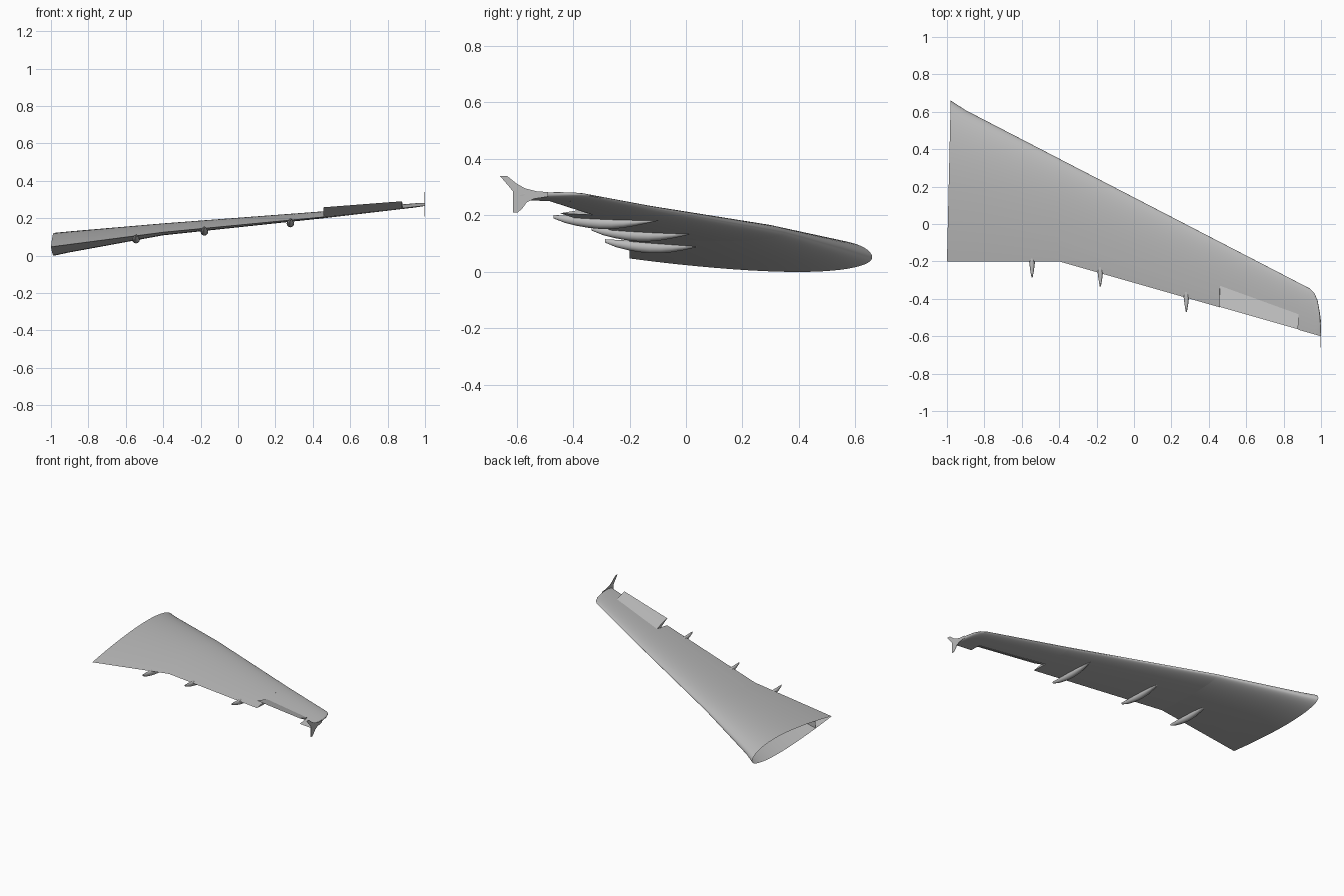
import bpy, bmesh, math
from mathutils import Vector, Matrix

if "Cube" in bpy.data.objects:
    bpy.data.objects.remove(bpy.data.objects["Cube"])

grey = bpy.data.materials.new("wing_grey")
grey.diffuse_color = (0.5, 0.5, 0.5, 1)
grey.use_nodes = True
grey.node_tree.nodes["Principled BSDF"].inputs["Base Color"].default_value = grey.diffuse_color

# x, leading edge y
LEAD = [(-1, .66), (.94, -.345), (.965, -.37), (.982, -.41), (.993, -.47), (1, -.57)]
TRAIL = [(-1, -.2), (-.4, -.2), (1, -.6)]
# x, leading z, trailing z, upper thickness, lower thickness
SHAPE = [(-1, .05, .047, .072, .05), (-.4, .138, .125, .038, .025),
         (.46, .218, .207, .022, .014), (1, .276, .267, .011, .009)]


def lerp_table(table, x):
    for a, b in zip(table, table[1:]):
        if x <= b[0]:
            t = (x - a[0]) / (b[0] - a[0])
            return [p + (q - p) * t for p, q in zip(a[1:], b[1:])]
    return table[-1][1:]


def surface(x, f, side):
    """Point on the wing skin at chord fraction f, side +1 upper or -1 lower."""
    le, te = lerp_table(LEAD, x)[0], lerp_table(TRAIL, x)[0]
    zl, zt, up, lo = lerp_table(SHAPE, x)
    s = 10 * (.2969 * math.sqrt(f) - .126 * f - .3516 * f**2 + .2843 * f**3 - .1036 * f**4)
    if x > .94:
        s *= ((le - te) / .24) ** .5
    y = le + (te - le) * f
    z = zl + (zt - zl) * f + s * (up if side > 0 else -lo)
    px = x + (.02 * (1 - f) if x == -1 else 0)
    return Vector((px, y, z))


def loft(name, rings, cap_start=True, cap_end=True):
    bm = bmesh.new()
    rows = [[bm.verts.new(p) for p in r] for r in rings]
    n = len(rows[0])
    for a, b in zip(rows, rows[1:]):
        for i in range(n):
            j = (i + 1) % n
            bm.faces.new((a[i], a[j], b[j], b[i]))
    if cap_start:
        bm.faces.new(rows[0])
    if cap_end:
        bm.faces.new(rows[-1][::-1])
    bmesh.ops.remove_doubles(bm, verts=bm.verts, dist=1e-5)
    bmesh.ops.recalc_face_normals(bm, faces=bm.faces)
    me = bpy.data.meshes.new(name)
    bm.to_mesh(me)
    bm.free()
    me.materials.append(grey)
    ob = bpy.data.objects.new(name, me)
    bpy.context.collection.objects.link(ob)
    bpy.ops.object.select_all(action='DESELECT')
    ob.select_set(True)
    bpy.context.view_layer.objects.active = ob
    bpy.ops.object.shade_smooth_by_angle(angle=math.radians(35))
    return ob


def panel(name, xs, f0, f1, cap_start=True, matrix=Matrix()):
    """Lofted slice of the wing between two chord fractions."""
    n = 20 if f0 == 0 else 6
    fr = [f0 + (f1 - f0) * ((i / n) ** 2 if f0 == 0 else i / n) for i in range(n + 1)]
    rings = []
    for x in xs:
        up = [matrix @ surface(x, f, 1) for f in reversed(fr)]
        lo = [matrix @ surface(x, f, -1) for f in (fr[1:] if f0 == 0 else fr)]
        rings.append(up + (lo[:-1] if f1 == 1 else lo))
    return loft(name, rings, cap_start)


def steps(a, b, n):
    return [a + (b - a) * i / n for i in range(n + 1)]


# Main skin: open at the root, notched for the aileron
panel("inner_wing_box", steps(-1, -.4, 6), 0, .8, cap_start=False)
panel("middle_wing_box", steps(-.4, .46, 6), 0, .8)
panel("outer_wing_box", steps(.46, .88, 4), 0, .67)
panel("wing_tip", [.88, .91, .94, .953, .965, .974, .982, .988, .993, .997, 1], 0, 1)

# Flaps
panel("inner_flap", steps(-1, -.4, 6), .8, 1, cap_start=False)
panel("outer_flap", steps(-.4, .46, 6), .8, 1)

# Aileron, turned up about its hinge line
h0, h1 = surface(.46, .67, 1), surface(.88, .67, 1)
turn = (Matrix.Translation(h0) @ Matrix.Rotation(math.radians(-27), 4, h1 - h0)
        @ Matrix.Translation(-h0))
panel("aileron", steps(.46, .88, 4), .67, 1, matrix=turn)

# Flap track fairings: x, front y, front top z, back y, back top z
DEPTH = [.002, .013, .024, .033, .039, .041, .039, .034, .026, .012]
WIDTH = [.001, .010, .015, .019, .020, .020, .018, .015, .010, .003]
for i, (x, y0, z0, y1, z1) in enumerate([(-.545, .07, .096, -.287, .115),
                                         (-.18, .03, .137, -.335, .158),
                                         (.28, -.10, .182, -.47, .201)]):
    rings = []
    for k, (d, w) in enumerate(zip(DEPTH, WIDTH)):
        t = k / (len(DEPTH) - 1)
        y, z = y0 + (y1 - y0) * t, z0 + (z1 - z0) * t - d / 2
        rings.append([(x + w * math.cos(a * math.tau / 16), y, z + d / 2 * math.sin(a * math.tau / 16))
                      for a in range(16)])
    loft("flap_track_fairing_%d" % (i + 1), rings)

# Wing tip fence: a thin upright plate
FENCE = [(-.66, .34), (-.635, .34), (-.60, .312), (-.57, .295), (-.53, .285), (-.49, .282),
         (-.49, .266), (-.54, .258), (-.565, .245), (-.582, .222), (-.597, .21),
         (-.614, .21), (-.614, .285), (-.63, .305)]
loft("tip_fence", [[(x, y, z) for y, z in FENCE] for x in (.998, 1.0)])
